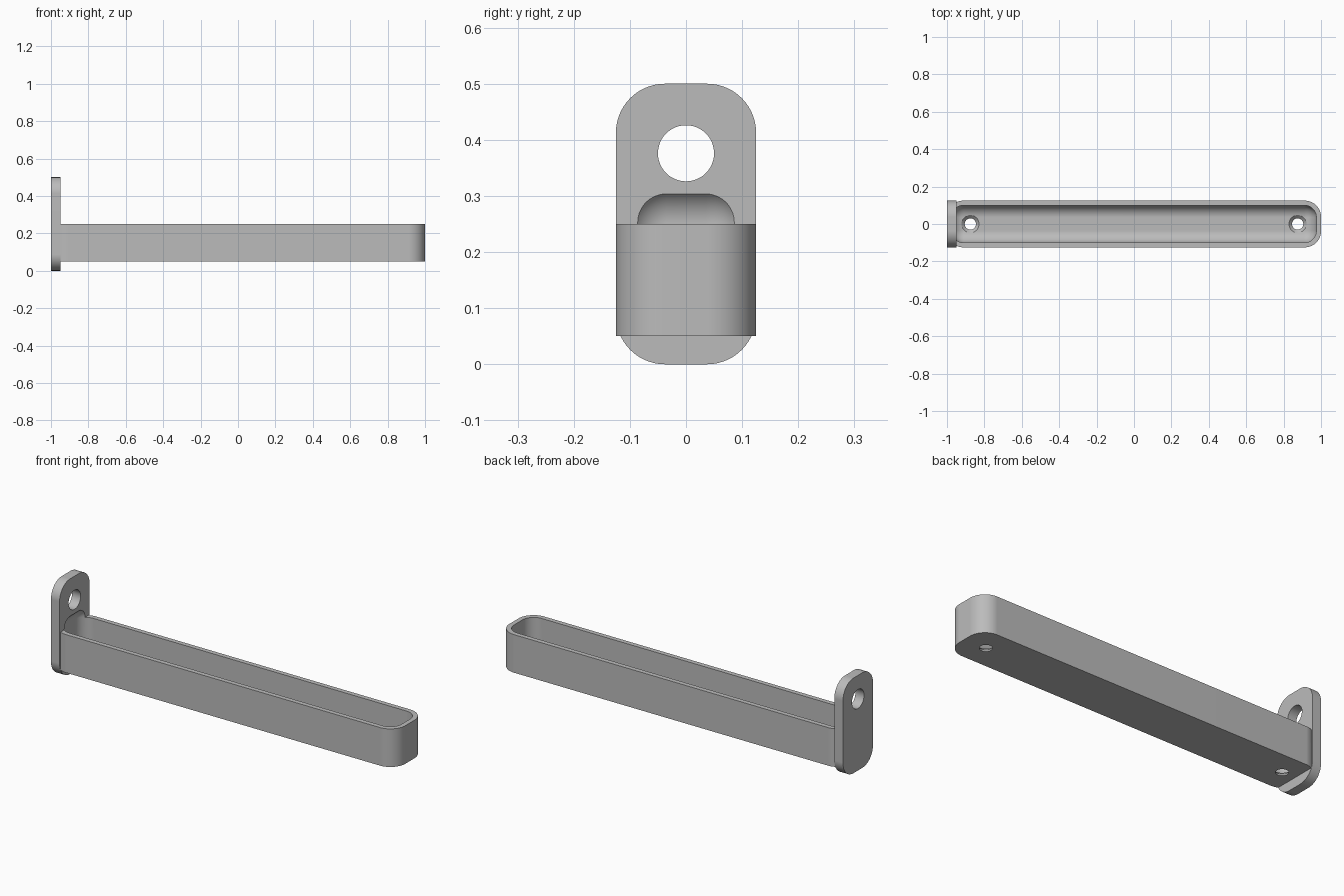
import bpy, bmesh
from math import pi, cos, sin
from mathutils import Matrix

cube = bpy.data.objects.get("Cube")
if cube:
    bpy.data.objects.remove(cube, do_unlink=True)

grey = bpy.data.materials.new("plain grey")
grey.use_nodes = True
colour = (0.5, 0.5, 0.5, 1)
grey.diffuse_color = colour
grey.node_tree.nodes["Principled BSDF"].inputs["Base Color"].default_value = colour


def add_object(name, bm):
    bmesh.ops.recalc_face_normals(bm, faces=bm.faces)
    mesh = bpy.data.meshes.new(name)
    bm.to_mesh(mesh)
    bm.free()
    mesh.materials.append(grey)
    obj = bpy.data.objects.new(name, mesh)
    bpy.context.collection.objects.link(obj)
    return obj


def rounded_prism(name, half_a, half_b, radius, depth, matrix, steps=14):
    """Rounded rectangle in local XY, extruded along local Z."""
    bm = bmesh.new()
    ring = []
    for q, (sa, sb) in enumerate([(1, 1), (-1, 1), (-1, -1), (1, -1)]):
        for i in range(steps + 1):
            t = (q + i / steps) * pi / 2
            a = sa * (half_a - radius) + radius * cos(t)
            b = sb * (half_b - radius) + radius * sin(t)
            ring.append(bm.verts.new((a, b, 0)))
    face = bm.faces.new(ring)
    top = bmesh.ops.extrude_face_region(bm, geom=[face])["geom"]
    bmesh.ops.translate(bm, vec=(0, 0, depth),
                        verts=[v for v in top if isinstance(v, bmesh.types.BMVert)])
    bm.transform(matrix)
    return add_object(name, bm)


def cone(name, r1, r2, depth, matrix):
    bm = bmesh.new()
    bmesh.ops.create_cone(bm, cap_ends=True, segments=48, radius1=r1,
                          radius2=r2, depth=depth, matrix=matrix)
    return add_object(name, bm)


def combine(target, other, operation):
    mod = target.modifiers.new(operation.lower(), 'BOOLEAN')
    mod.operation = operation
    mod.solver = 'EXACT'
    mod.object = other
    bpy.context.view_layer.objects.active = target
    bpy.ops.object.modifier_apply(modifier=mod.name)
    bpy.data.objects.remove(other, do_unlink=True)


# Long tray body and upright end plate, joined
tray = rounded_prism("hanging_tray", 1, 0.125, 0.0875, 0.2,
                     Matrix.Translation((0, 0, 0.05)))
plate = rounded_prism("end_plate", 0.25, 0.125, 0.0875, 0.05,
                      Matrix.Translation((-1, 0, 0.25)) @ Matrix.Rotation(pi / 2, 4, 'Y'))
combine(tray, plate, 'UNION')

# Hollow with rounded edges, reaching slightly into the plate
bm = bmesh.new()
bmesh.ops.create_cube(bm, size=1)
bmesh.ops.scale(bm, vec=(1.95, 0.2, 0.243), verts=bm.verts)
bmesh.ops.bevel(bm, geom=bm.edges[:], offset=0.065, segments=12,
                profile=0.5, affect='EDGES')
bmesh.ops.translate(bm, vec=(0, 0, 0.196), verts=bm.verts)
combine(tray, add_object("hollow_cutter", bm), 'DIFFERENCE')

# Hanging hole through the plate
combine(tray, cone("plate_hole_cutter", 0.05, 0.05, 0.2,
                   Matrix.Translation((-1, 0, 0.376)) @ Matrix.Rotation(pi / 2, 4, 'Y')),
        'DIFFERENCE')

# Countersunk screw holes in the floor
for x in (-0.875, 0.875):
    combine(tray, cone("screw_hole_cutter", 0.03, 0.03, 0.1,
                       Matrix.Translation((x, 0, 0.06))), 'DIFFERENCE')
    combine(tray, cone("countersink_cutter", 0.03, 0.055, 0.025,
                       Matrix.Translation((x, 0, 0.0705))), 'DIFFERENCE')

# Smooth curves with crisp edges
bpy.ops.object.select_all(action='DESELECT')
tray.select_set(True)
bpy.context.view_layer.objects.active = tray
bpy.ops.object.shade_smooth_by_angle(angle=pi / 6)
weighted = tray.modifiers.new("flat_faces", 'WEIGHTED_NORMAL')
weighted.keep_sharp = True
